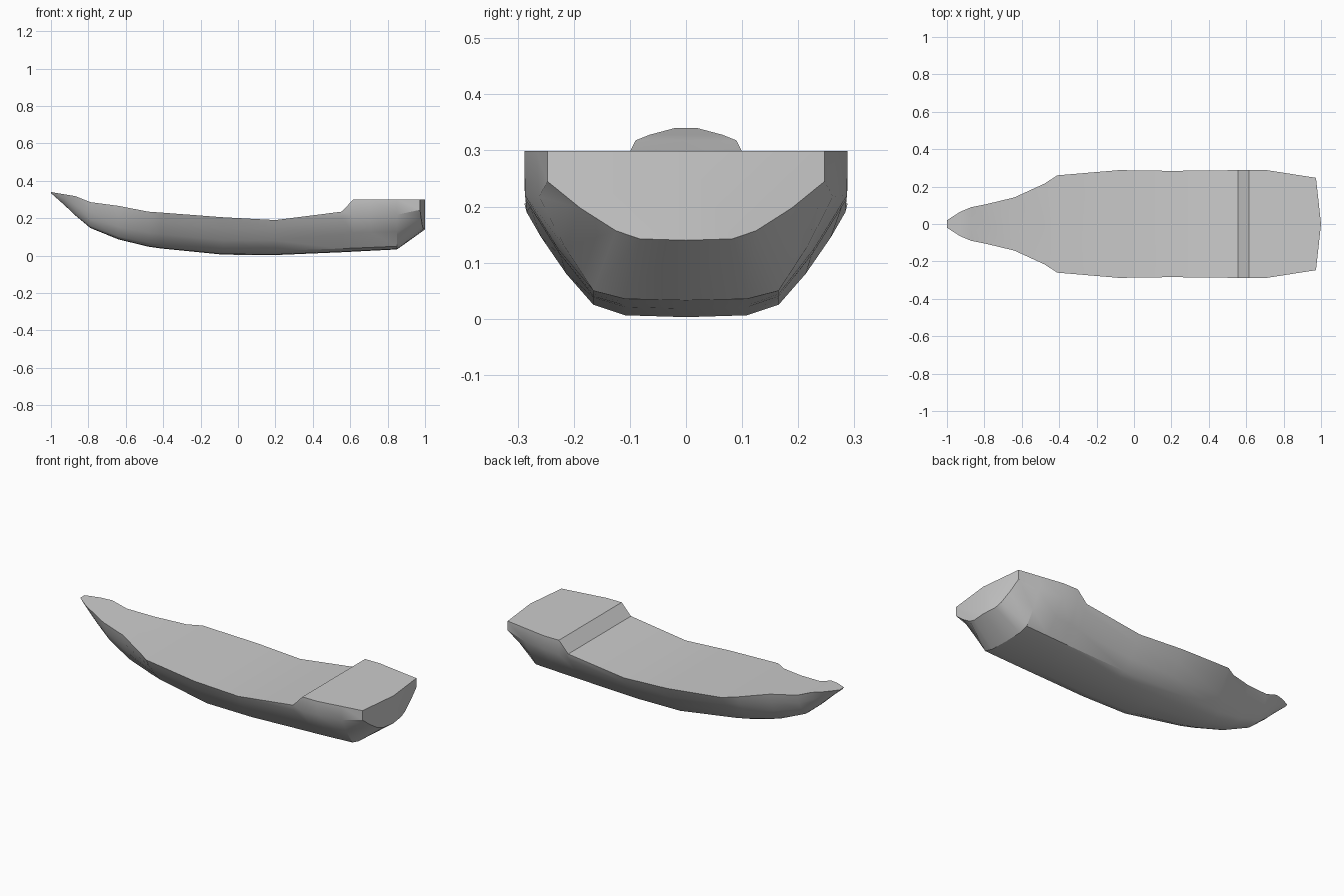
import bpy, bmesh, math

# Hull stations from bow to stern:
# x, keel z, chine half-width, chine z, knuckle half-width, knuckle z, sheer half-width, sheer z
stations = [
    (-1.0, .334, .010, .335, .016, .337, .02, .34),
    (-.93, .272, .025, .276, .052, .305, .065, .328),
    (-.87, .215, .035, .222, .072, .270, .09, .318),
    (-.79, .148, .048, .160, .092, .235, .106, .286),
    (-.64, .087, .080, .102, .132, .215, .142, .266),
    (-.48, .048, .105, .067, .200, .190, .215, .235),
    (-.41, .038, .120, .058, .228, .180, .26, .230),
    (-.08, .005, .165, .028, .258, .145, .288, .205),
    (.20, .003, .165, .025, .258, .145, .284, .190),
    (.555, .018, .165, .038, .278, .200, .288, .235),
    (.615, .021, .165, .040, .286, .213, .288, .299),
    (.71, .026, .165, .044, .287, .220, .288, .299),
    (.85, .033, .165, .050, .262, .218, .266, .299),
    (1.0, .140, .125, .157, .247, .245, .247, .299),
]


def section(s, last):
    """Closed ring of points around the hull at one station."""
    x, zk, cy, cz, ky, kz, sy, sz = s
    half = [
        (cy * .66, zk + .15 * (cz - zk)),
        (cy, cz),
        (cy + .52 * (ky - cy), cz + .46 * (kz - cz)),
        (ky, kz),
        (sy, sz),
    ]
    ring = [(0, zk)] + half + [(0, sz)] + [(-y, z) for y, z in reversed(half)]
    # the transom is folded slightly about its centre line
    return [(x - (.11 * abs(y) if last else 0), y, z) for y, z in ring]


bm = bmesh.new()
rings = []
for i, s in enumerate(stations):
    rings.append([bm.verts.new(p) for p in section(s, i == len(stations) - 1)])

# skin between stations: bottom, sides and deck
n = len(rings[0])
for a, b in zip(rings, rings[1:]):
    for i in range(n):
        j = (i + 1) % n
        bm.faces.new((a[i], a[j], b[j], b[i]))

# bow tip and the two transom halves
bm.faces.new(rings[0])
stern = rings[-1]
bm.faces.new(stern[:7])
bm.faces.new(stern[6:] + stern[:1])
bmesh.ops.recalc_face_normals(bm, faces=bm.faces)

mesh = bpy.data.meshes.new("boat_hull")
bm.to_mesh(mesh)
bm.free()
hull = bpy.data.objects.new("boat_hull", mesh)
bpy.context.collection.objects.link(hull)

bpy.context.view_layer.objects.active = hull
hull.select_set(True)
bpy.ops.object.shade_smooth_by_angle(angle=math.radians(30))
